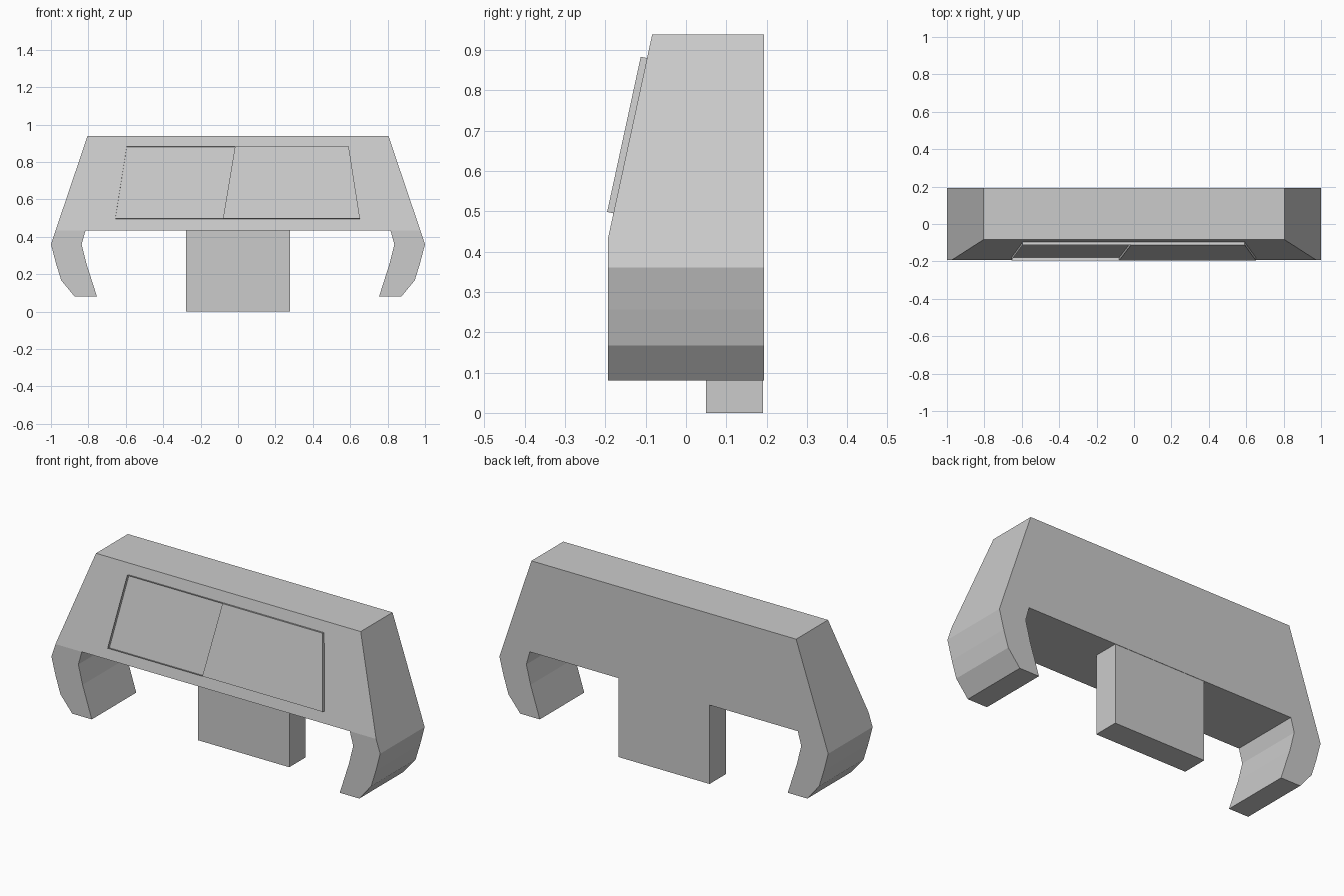
import bpy, bmesh
from mathutils import Vector

if "Cube" in bpy.data.objects:
    bpy.data.objects.remove(bpy.data.objects["Cube"])

BACK, FRONT, TOP_FRONT = 0.193, -0.193, -0.084
TOP, BEND = 0.938, 0.435


def finish(name, bm, fix_normals=True):
    if fix_normals:
        bmesh.ops.recalc_face_normals(bm, faces=bm.faces[:])
    mesh = bpy.data.meshes.new(name)
    bm.to_mesh(mesh)
    bm.free()
    obj = bpy.data.objects.new(name, mesh)
    bpy.context.collection.objects.link(obj)
    return obj


def face_y(z):
    """Depth of the body's front surface at height z."""
    return FRONT + max(0, z - BEND) * (TOP_FRONT - FRONT) / (TOP - BEND)


# Body with curled side arms: half outline, mirrored, with a sloping upper front
half = [(0.805, TOP), (0.975, BEND), (1.0, 0.36), (0.973, 0.257), (0.945, 0.167),
        (0.873, 0.08), (0.754, 0.08), (0.81, 0.255), (0.836, 0.36), (0.815, BEND)]
outline = half + [(-x, z) for x, z in reversed(half)]
bm = bmesh.new()
front = [bm.verts.new((x, face_y(z), z)) for x, z in outline]
back = [bm.verts.new((x, BACK, z)) for x, z in outline]
n = len(outline)
for i in range(n):
    j = (i + 1) % n
    bm.faces.new((front[i], front[j], back[j], back[i]))
bm.faces.new(back)
bm.faces.new([front[i] for i in (0, 1, 9, 10, 18, 19)])
bm.faces.new(front[1:10])
bm.faces.new(front[10:19])
finish("body", bm)

# Central stem, at the rear
bm = bmesh.new()
bmesh.ops.create_cube(bm, size=1)
bmesh.ops.scale(bm, vec=(0.554, 0.141, BEND), verts=bm.verts)
bmesh.ops.translate(bm, vec=(0, 0.1205, BEND / 2), verts=bm.verts)
finish("stem", bm)

# Front panels: the right one is raised, the left one is an open rim
normal = Vector((0, FRONT - TOP_FRONT, 0)).normalized()
normal = Vector((0, -(TOP - BEND), TOP_FRONT - FRONT)).normalized()


def panel(name, corners, skip_side=None, cover=True):
    bm = bmesh.new()
    base = [Vector((x, face_y(z), z)) for x, z in corners]
    low = [bm.verts.new(p) for p in base]
    high = [bm.verts.new(p + normal * 0.016) for p in base]
    for i in range(4):
        if i != skip_side:
            j = (i + 1) % 4
            bm.faces.new((low[i], low[j], high[j], high[i]))
    if cover:
        bm.faces.new(high)
    finish(name, bm, False)


LOW, HIGH = 0.495, 0.88
panel("left_panel_rim", [(-0.656, LOW), (-0.08, LOW), (-0.016, HIGH), (-0.595, HIGH)],
      skip_side=1, cover=False)
panel("right_panel", [(-0.08, LOW), (0.652, LOW), (0.592, HIGH), (-0.016, HIGH)])
